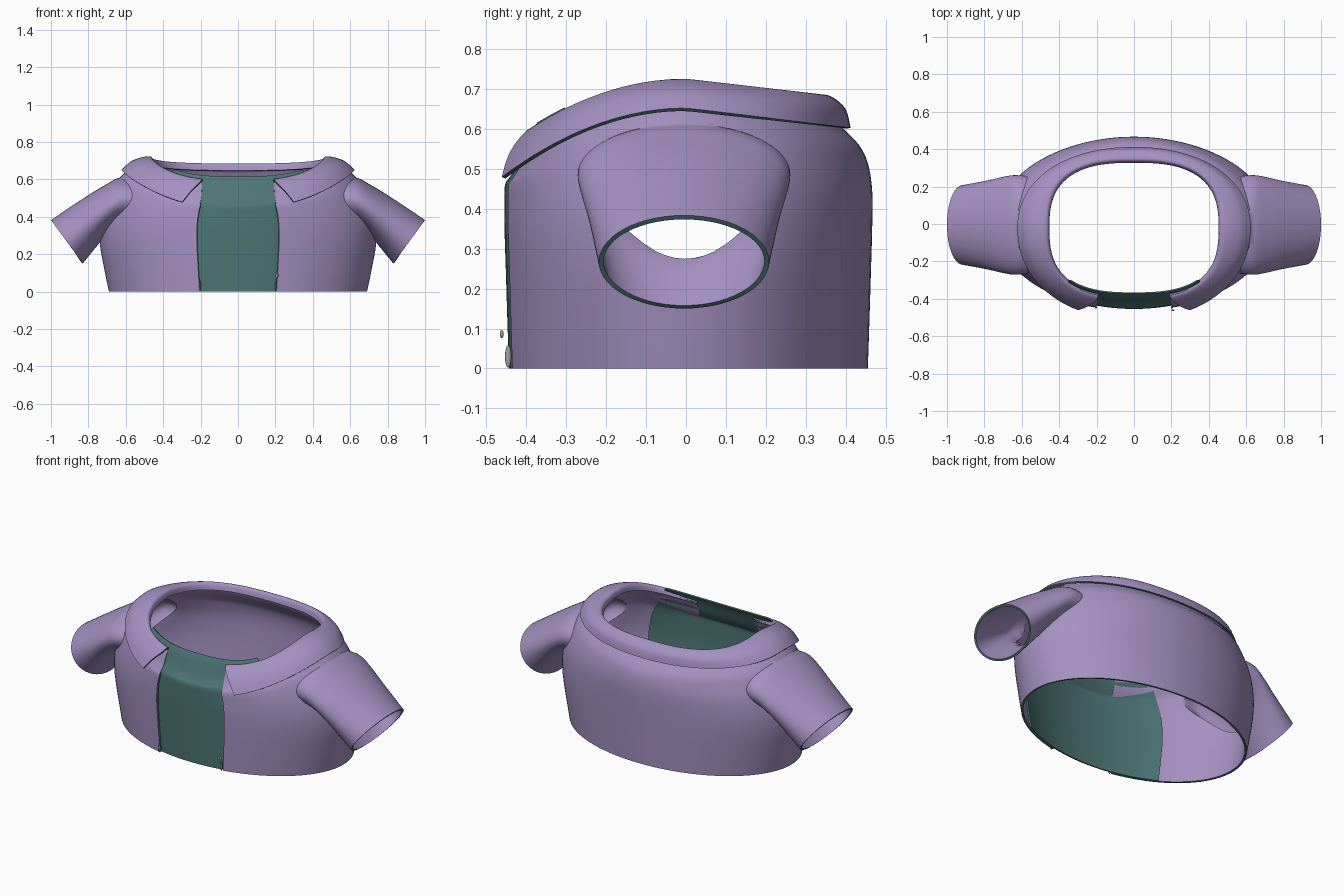
import bpy, bmesh
from math import sin, cos, pi, radians, copysign
from mathutils import Vector

if "Cube" in bpy.data.objects:
    bpy.data.objects.remove(bpy.data.objects["Cube"])


def material(name, rgb):
    m = bpy.data.materials.new(name)
    m.diffuse_color = (*rgb, 1)
    m.use_nodes = True
    m.node_tree.nodes["Principled BSDF"].inputs["Base Color"].default_value = m.diffuse_color
    return m


PURPLE = material("purple_cloth", (0.38, 0.285, 0.545))
TEAL = material("teal_cloth", (0.075, 0.18, 0.18))
OPEN = material("opening", (1, 0, 0))      # marks faces removed after the union
METAL = material("metal", (0.35, 0.35, 0.37))


def smooth_rows(rows, steps=4):
    """Catmull-Rom interpolation of a list of number tuples."""
    out = []
    for i in range(len(rows) - 1):
        p = [rows[max(i - 1, 0)], rows[i], rows[i + 1], rows[min(i + 2, len(rows) - 1)]]
        for k in range(steps):
            t = k / steps
            out.append(tuple(0.5 * (2 * b + (c - a) * t + (2 * a - 5 * b + 4 * c - d) * t * t
                                    + (3 * b - a - 3 * c + d) * t ** 3) for a, b, c, d in zip(*p)))
    return out + [rows[-1]]


def loft(name, rows, mats, closed=True, caps=False, mark=None):
    """Skin rows of points; mark(column) gives the material slot of a face."""
    bm = bmesh.new()
    vs = [[bm.verts.new(p) for p in r] for r in rows]
    n = len(rows[0])
    for a, b in zip(vs, vs[1:]):
        for j in range(n if closed else n - 1):
            k = (j + 1) % n
            f = bm.faces.new((a[j], a[k], b[k], b[j]))
            f.material_index = mark(j) if mark else 0
    if caps:
        for r in (vs[0], vs[-1]):
            bm.faces.new(r).material_index = 2
    bmesh.ops.recalc_face_normals(bm, faces=bm.faces)
    me = bpy.data.meshes.new(name)
    bm.to_mesh(me)
    bm.free()
    ob = bpy.data.objects.new(name, me)
    bpy.context.collection.objects.link(ob)
    for m in mats:
        me.materials.append(m)
    return ob


def bake(ob):
    dg = bpy.context.evaluated_depsgraph_get()
    me = bpy.data.meshes.new_from_object(ob.evaluated_get(dg))
    ob.modifiers.clear()
    ob.data = me


def finish(ob, thickness, offset=-1, rim=0):
    s = ob.modifiers.new("thickness", "SOLIDIFY")
    s.thickness, s.offset, s.material_offset_rim = thickness, offset, rim
    bake(ob)
    bpy.ops.object.select_all(action="DESELECT")
    ob.select_set(True)
    bpy.context.view_layer.objects.active = ob
    bpy.ops.object.shade_smooth_by_angle(angle=radians(40))


def spow(v, e):
    return copysign(abs(v) ** e, v)


def torso_point(phi, a, back, front, yc, n, z, w):
    """Point on a rounded torso ring; phi = 0 faces the front, w tilts it to the neckline."""
    x = a * spow(sin(phi), 2 / n)
    c = spow(cos(phi), 2 / n)
    y = yc - (front if c > 0 else back) * c
    drop = 0.115 * y if y > 0 else 0.82 * y * y
    return (x, y, z - w * drop)


# Jacket body: hem to neck (z, half width, half depth, y centre, squareness, tilt)
COLS = 104
STEP = 2 * pi / COLS
BODY = smooth_rows([
    (0.00, 0.690, 0.455, 0.000, 2.0, 0.0),
    (0.12, 0.715, 0.459, 0.000, 2.0, 0.0),
    (0.25, 0.738, 0.463, 0.000, 2.0, 0.0),
    (0.36, 0.738, 0.466, 0.000, 2.0, 0.1),
    (0.46, 0.715, 0.466, 0.000, 2.0, 0.3),
    (0.54, 0.680, 0.460, -0.005, 2.0, 0.5),
    (0.60, 0.640, 0.442, -0.010, 2.1, 0.8),
    (0.65, 0.590, 0.410, -0.020, 2.2, 1.0),
    (0.69, 0.530, 0.385, -0.020, 2.4, 1.0),
    (0.705, 0.475, 0.365, -0.020, 2.7, 1.0)])
rows = [[torso_point(j * STEP, a, b, b, yc, n, z, w) for j in range(COLS)]
        for z, a, b, yc, n, w in BODY]
jacket = loft("jacket_body", rows, (PURPLE, TEAL, OPEN), caps=True,
              mark=lambda j: 2 if j < 5 or j >= COLS - 5 else 0)

# Sleeves: (top x, top z, bottom x, bottom z, half depth) from inside to cuff
SLEEVE = smooth_rows([
    (0.48, 0.600, 0.52, 0.380, 0.250),
    (0.62, 0.612, 0.63, 0.360, 0.266),
    (0.71, 0.570, 0.690, 0.320, 0.257),
    (0.82, 0.503, 0.745, 0.255, 0.238),
    (1.00, 0.383, 0.830, 0.150, 0.213)])
cutters = []
for s in (-1, 1):
    rows = []
    for tx, tz, bx, bz, ry in SLEEVE:
        c = Vector(((tx + bx) / 2, -0.005, (tz + bz) / 2))
        u = Vector(((tx - bx) / 2, 0, (tz - bz) / 2))
        ring = [c + u * cos(2 * pi * k / 56) + Vector((0, ry * sin(2 * pi * k / 56), 0))
                for k in range(56)]
        rows.append([(s * p.x, p.y, p.z) for p in ring])
    sl = loft("sleeve_form", rows, (PURPLE, TEAL, OPEN), caps=True)
    sl.hide_render = True
    m = jacket.modifiers.new("sleeve", "BOOLEAN")
    m.operation, m.solver, m.object = "UNION", "EXACT", sl
    cutters.append(sl)
bake(jacket)
for c in cutters:
    bpy.data.objects.remove(c)

# Open hem, neck, cuffs and front, then give the cloth thickness with teal edges
bm = bmesh.new()
bm.from_mesh(jacket.data)
bmesh.ops.delete(bm, geom=[f for f in bm.faces if f.material_index == 2], context="FACES")
bmesh.ops.remove_doubles(bm, verts=bm.verts, dist=0.0005)
bm.to_mesh(jacket.data)
bm.free()
finish(jacket, 0.012, rim=1)

# Teal shirt panel behind the front opening
rows = []
for i, (z, a, b, yc, n, w) in enumerate(BODY):
    lift = 0.02 * (i / (len(BODY) - 1)) ** 4
    rows.append([torso_point(j * STEP, a - 0.016, b - 0.016, b - 0.016, yc, n, z + lift, w)
                 for j in range(-12, 13)])
finish(loft("shirt_panel", rows, (TEAL,), closed=False), 0.008, offset=0)

# Folded collar: (z, half width, back depth, front depth, squareness, start angle)
COLLAR = smooth_rows([
    (0.685, 0.457, 0.352, 0.362, 2.7, 17.5),
    (0.717, 0.465, 0.362, 0.375, 2.7, 17.5),
    (0.716, 0.505, 0.385, 0.405, 2.5, 19.0),
    (0.692, 0.570, 0.415, 0.450, 2.3, 23.0),
    (0.648, 0.620, 0.427, 0.486, 2.15, 27.0)])
rows = []
for z, a, bb, bf, n, start in COLLAR:
    s = radians(start)
    rows.append([torso_point(s + (2 * pi - 2 * s) * k / 96, a, bb, bf, -0.02, n, z, 1.0)
                 for k in range(97)])
finish(loft("collar", rows, (PURPLE, TEAL), closed=False), 0.010, offset=0, rim=1)

# Zip end stops and pull at the hem
for name, loc, size in (("zip_stop_left", (-0.203, -0.445, 0.03), (0.005, 0.008, 0.028)),
                        ("zip_stop_right", (0.203, -0.445, 0.03), (0.005, 0.008, 0.028)),
                        ("zip_pull", (0.208, -0.461, 0.086), (0.008, 0.005, 0.010))):
    bpy.ops.mesh.primitive_uv_sphere_add(segments=12, ring_count=8, radius=1, location=loc)
    ob = bpy.context.object
    ob.name, ob.scale = name, size
    ob.data.materials.append(METAL)
    bpy.ops.object.shade_smooth_by_angle(angle=radians(60))
